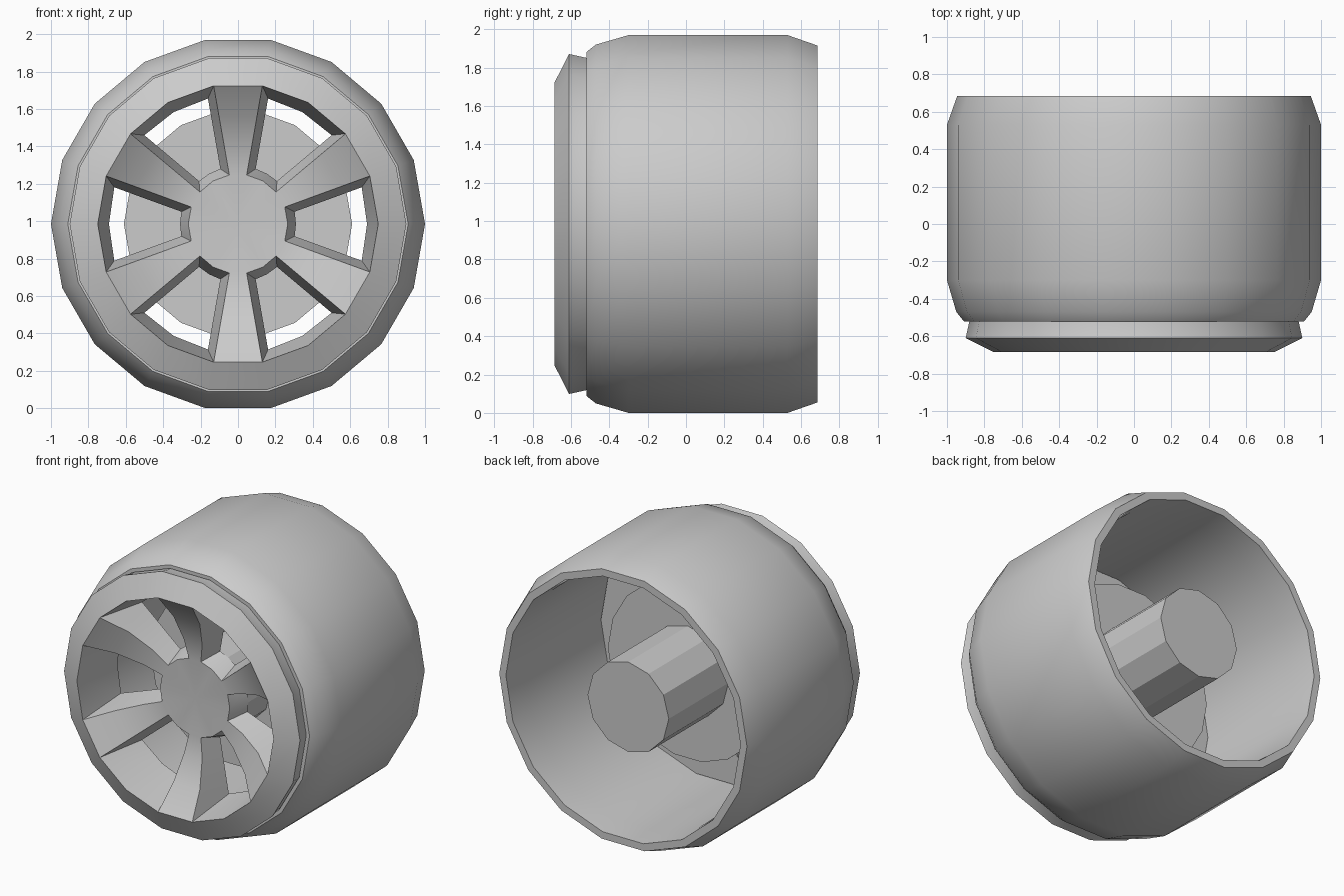
import bpy, bmesh
from math import sin, cos, radians

if "Cube" in bpy.data.objects:
    bpy.data.objects.remove(bpy.data.objects["Cube"])

N = 18          # sides of the round parts
CZ = 0.985      # axle height


def pt(r, y, deg):
    a = radians(deg)
    return (r * cos(a), y, CZ + r * sin(a))


def finish(name, bm, smooth=True):
    bmesh.ops.recalc_face_normals(bm, faces=bm.faces)
    me = bpy.data.meshes.new(name)
    bm.to_mesh(me)
    bm.free()
    ob = bpy.data.objects.new(name, me)
    bpy.context.collection.objects.link(ob)
    if smooth:
        bpy.ops.object.select_all(action='DESELECT')
        bpy.context.view_layer.objects.active = ob
        ob.select_set(True)
        bpy.ops.object.shade_smooth_by_angle(angle=radians(32))
    return ob


def lathe(name, profile, sides=N, closed=True, smooth=True):
    """Revolve (radius, y) points about the axle; open profiles get end caps."""
    bm = bmesh.new()
    rings = [[bm.verts.new(pt(r, y, 360 * k / sides)) for k in range(sides)]
             for r, y in profile]
    pairs = list(zip(rings, rings[1:]))
    if closed:
        pairs.append((rings[-1], rings[0]))
    else:
        bm.faces.new(rings[0])
        bm.faces.new(rings[-1])
    for a, b in pairs:
        for k in range(sides):
            j = (k + 1) % sides
            bm.faces.new((a[k], a[j], b[j], b[k]))
    return finish(name, bm, smooth)


# Tyre: hollow barrel, open at the back
lathe("tyre", [(0.885, -0.52), (0.91, -0.52), (0.95, -0.47), (1.0, -0.30),
               (1.0, 0.53), (0.945, 0.685), (0.895, 0.685), (0.885, 0.5)])

# Rim: dished front, flat back, six tapered openings of two sectors each
bm = bmesh.new()
bowl = [(0.266, -0.47), (0.40, -0.49), (0.58, -0.56), (0.75, -0.685)]
flat = [(0.31, -0.33), (0.43, -0.33), (0.57, -0.33), (0.69, -0.33)]
lip = [(0.90, -0.61), (0.88, -0.52), (0.88, -0.33)]
inset = {0: 0, 1: -1, 2: 1}
F, B, L = [], [], []
for k in range(N):
    spoke_edge = k % 3 != 0
    # opening mid-lines need no intermediate spoke rings
    F.append([bm.verts.new(pt(r, y, 20 * k)) if spoke_edge or i in (0, 3) else None
              for i, (r, y) in enumerate(bowl)])
    B.append([bm.verts.new(pt(r, y, 20 * k + inset[k % 3] * 2.4 / r))
              if spoke_edge or i in (0, 3) else None
              for i, (r, y) in enumerate(flat)])
    L.append([bm.verts.new(pt(r, y, 20 * k)) for r, y in lip])
front_c = bm.verts.new(pt(0, -0.465, 0))
back_c = bm.verts.new(pt(0, -0.33, 0))
for k in range(N):
    j = (k + 1) % N
    bm.faces.new((front_c, F[k][0], F[j][0]))
    bm.faces.new((back_c, B[j][0], B[k][0]))
    # outer lip
    a, b = [F[k][3]] + L[k] + [B[k][3]], [F[j][3]] + L[j] + [B[j][3]]
    for i in range(4):
        bm.faces.new((a[i], a[i + 1], b[i + 1], b[i]))
    # spoke front and back
    if k % 3 == 1:
        for i in range(3):
            for S in (F, B):
                bm.faces.new((S[k][i], S[k][i + 1], S[j][i + 1], S[j][i]))
    # inner and outer walls of the opening
    else:
        for i in (0, 3):
            bm.faces.new((F[k][i], F[j][i], B[j][i], B[k][i]))
    # spoke side walls
    if k % 3:
        for i in range(3):
            bm.faces.new((F[k][i], F[k][i + 1], B[k][i + 1], B[k][i]))
finish("rim", bm)

# Brake disc and axle stub behind the spokes
lathe("brake_disc", [(0.61, -0.08), (0.61, -0.02)], closed=False)
lathe("axle_stub", [(0.31, -0.33), (0.31, 0.63)], sides=12, closed=False, smooth=False)
